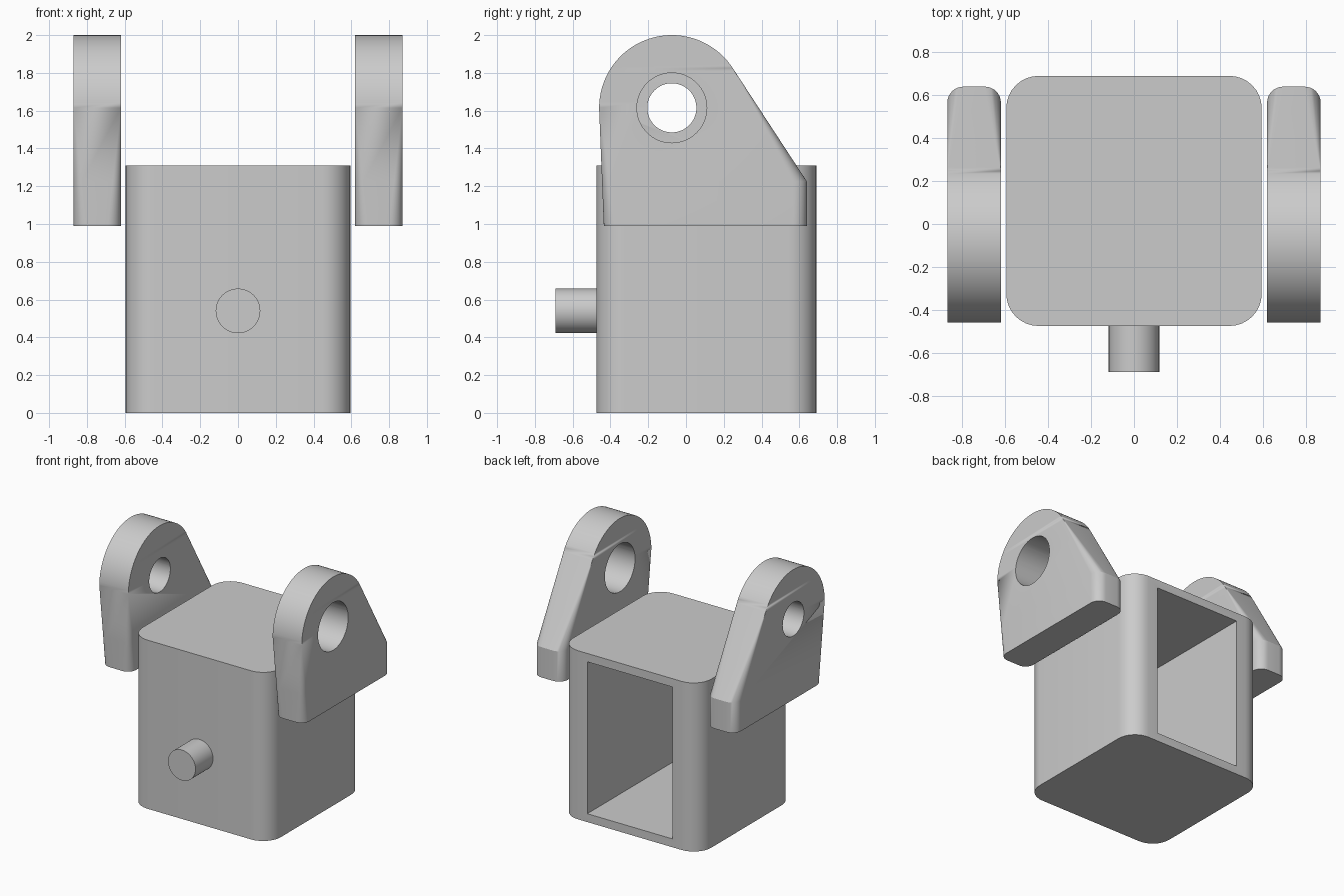
import bpy, bmesh, math
from mathutils import Matrix

cube = bpy.data.objects.get("Cube")
if cube:
    bpy.data.objects.remove(cube, do_unlink=True)

grey = bpy.data.materials.new("plain_grey")
grey.use_nodes = True
colour = (0.6, 0.6, 0.6, 1)
grey.diffuse_color = colour
grey.node_tree.nodes["Principled BSDF"].inputs["Base Color"].default_value = colour


def add_object(name, bm):
    bmesh.ops.recalc_face_normals(bm, faces=bm.faces)
    mesh = bpy.data.meshes.new(name)
    bm.to_mesh(mesh)
    bm.free()
    mesh.materials.append(grey)
    obj = bpy.data.objects.new(name, mesh)
    bpy.context.collection.objects.link(obj)
    return obj


def rounded_rect(x0, x1, y0, y1, front_r, back_r, steps=8):
    """Outline of a rectangle with separate front and back corner radii."""
    points = []
    corners = [(x1, y1, -1, -1, back_r), (x0, y1, 1, -1, back_r),
               (x0, y0, 1, 1, front_r), (x1, y0, -1, 1, front_r)]
    for i, (x, y, sx, sy, r) in enumerate(corners):
        for k in range(steps + 1):
            a = math.pi / 2 * (i + k / steps)
            points.append((x + sx * r + r * math.cos(a), y + sy * r + r * math.sin(a)))
    return points


def loft(name, sections):
    """Skin a stack of (height, outline) sections and cap both ends."""
    bm = bmesh.new()
    rings = [[bm.verts.new((x, y, z)) for x, y in pts] for z, pts in sections]
    for low, high in zip(rings, rings[1:]):
        for i in range(len(low)):
            j = (i + 1) % len(low)
            bm.faces.new((low[i], low[j], high[j], high[i]))
    bm.faces.new(rings[0][::-1])
    bm.faces.new(rings[-1])
    bmesh.ops.remove_doubles(bm, verts=bm.verts, dist=0.0001)
    return add_object(name, bm)


def cylinder(name, radius, depth, centre, axis):
    bm = bmesh.new()
    bmesh.ops.create_cone(bm, cap_ends=True, segments=64, radius1=radius, radius2=radius,
                          depth=depth, matrix=Matrix.Translation(centre)
                          @ Matrix.Rotation(math.pi / 2, 4, axis))
    return add_object(name, bm)


def cut(target, cutter):
    cutter.hide_render = True
    cutter.hide_set(True)
    mod = target.modifiers.new("cut", "BOOLEAN")
    mod.operation = "DIFFERENCE"
    mod.solver = "EXACT"
    mod.object = cutter
    bpy.context.view_layer.objects.active = target
    bpy.ops.object.modifier_apply(modifier=mod.name)
    bpy.data.objects.remove(cutter, do_unlink=True)


def smooth(obj):
    bpy.ops.object.select_all(action="DESELECT")
    obj.select_set(True)
    bpy.context.view_layer.objects.active = obj
    bpy.ops.object.shade_smooth_by_angle(angle=math.radians(25))


# Hollow housing, open at the back
outline = rounded_rect(-0.595, 0.595, -0.475, 0.69, 0.15, 0.15)
housing = loft("housing", [(0, outline), (1.31, outline)])
opening = rounded_rect(-0.365, 0.365, -0.41, 0.9, 0, 0)
cut(housing, loft("cavity_cutter", [(0.065, opening), (1.245, opening)]))
smooth(housing)

# Front pin
smooth(cylinder("front_pin", 0.118, 0.22, (0, -0.58, 0.54), "X"))

# Side lugs: round head, sloping back, corner fillets that fade out towards the head
CY, CZ, R = -0.075, 1.615, 0.385
BOTTOM, KNEE, BACK, FRONT = 0.99, 1.225, 0.64, -0.435
TANGENT = math.radians(33.2)
TY, TZ = CY + R * math.cos(TANGENT), CZ + R * math.sin(TANGENT)


def lug_section(z, x0, x1):
    arc = math.sqrt(max(0, R * R - (z - CZ) ** 2))
    up = min(1, (z - BOTTOM) / (CZ - BOTTOM))
    slope = min(1, max(0, (z - KNEE) / (TZ - KNEE)))
    front = FRONT + (CY - R - FRONT) * up if up < 1 else CY - arc
    back = BACK + (TY - BACK) * slope if slope < 1 else CY + arc
    return z, rounded_rect(x0, x1, front, back, 0.07 * (1 - up), 0.075 * (1 - slope))


angles = [TANGENT * i / 8 for i in range(8)]
angles += [TANGENT + (math.pi / 2 - TANGENT) * i / 16 for i in range(17)]
heights = [BOTTOM, KNEE] + [CZ + R * math.sin(a) for a in angles]
for side, sign, hole in (("left", 1, 0.185), ("right", -1, 0.13)):
    x0, x1 = sorted((sign * 0.62, sign * 0.87))
    lug = loft(side + "_lug", [lug_section(z, x0, x1) for z in heights])
    cut(lug, cylinder("hole_cutter", hole, 0.6, (sign * 0.745, CY, CZ), "Y"))
    smooth(lug)
